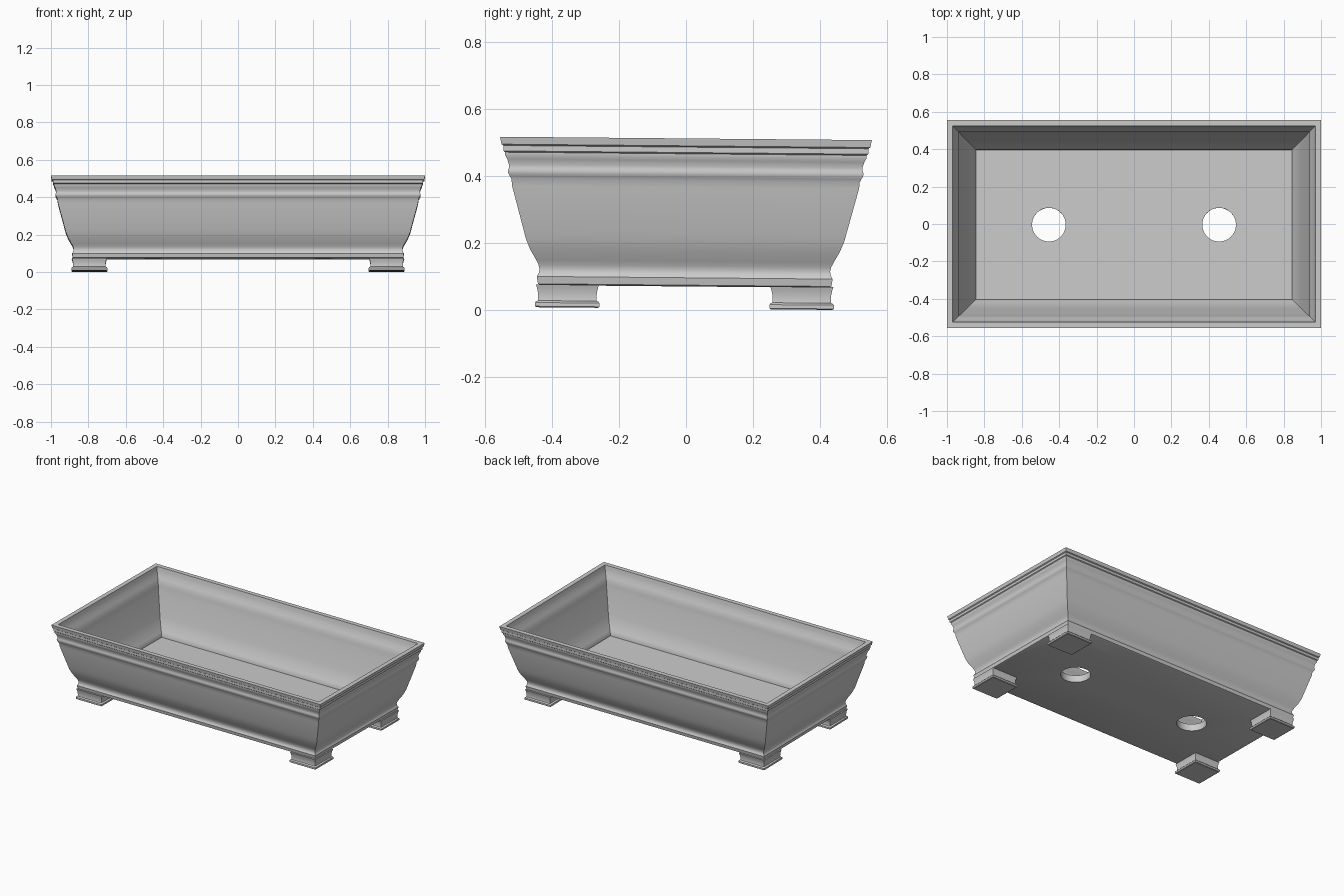
import bpy, bmesh, math

if "Cube" in bpy.data.objects:
    bpy.data.objects.remove(bpy.data.objects["Cube"])

TILT = -0.009   # the pot leans very slightly
DX = 0.445      # extra half length of the pot along x


def loft(name, rings, cx=0, cy=0, extra=0):
    """Stack rectangular rings (half width, z) and cap both ends."""
    bm = bmesh.new()
    loops = []
    for r, z in rings:
        hx = r + extra
        loops.append([bm.verts.new((cx + sx * hx, cy + sy * r, z))
                      for sx, sy in ((-1, -1), (1, -1), (1, 1), (-1, 1))])
    for a, b in zip(loops, loops[1:]):
        for i in range(4):
            j = (i + 1) % 4
            bm.faces.new((a[i], a[j], b[j], b[i]))
    bm.faces.new(loops[0])
    bm.faces.new(loops[-1])
    bmesh.ops.recalc_face_normals(bm, faces=bm.faces)
    mesh = bpy.data.meshes.new(name)
    bm.to_mesh(mesh)
    bm.free()
    ob = bpy.data.objects.new(name, mesh)
    bpy.context.collection.objects.link(ob)
    return ob


def finish(ob):
    """Smooth the mouldings and set the lean."""
    bpy.ops.object.select_all(action='DESELECT')
    ob.select_set(True)
    bpy.context.view_layer.objects.active = ob
    bpy.ops.object.shade_smooth_by_angle(angle=math.radians(35))
    ob.rotation_euler.x = TILT
    ob.location = (0, -0.0046, 0.004)


# Pot: moulded outside from foot to rim, then down the inside to the floor
outer = [(0.430, 0.066), (0.438, 0.070), (0.442, 0.092), (0.438, 0.098),
         (0.435, 0.105), (0.434, 0.115), (0.437, 0.127), (0.444, 0.141),
         (0.462, 0.172), (0.475, 0.203), (0.481, 0.225), (0.518, 0.362),
         (0.520, 0.382), (0.525, 0.391), (0.530, 0.400), (0.531, 0.408),
         (0.528, 0.415), (0.528, 0.425), (0.533, 0.442), (0.540, 0.454),
         (0.540, 0.462), (0.545, 0.466), (0.545, 0.482), (0.551, 0.486),
         (0.555, 0.508)]
inner = [(0.525, 0.508), (0.521, 0.485), (0.515, 0.465), (0.503, 0.442),
         (0.494, 0.420), (0.491, 0.400), (0.483, 0.365), (0.446, 0.225),
         (0.440, 0.207), (0.428, 0.175), (0.409, 0.143), (0.402, 0.128),
         (0.400, 0.112)]
pot = loft("pot", outer + inner, extra=DX)

# Drainage holes
for x in (-0.455, 0.455):
    bpy.ops.mesh.primitive_cylinder_add(vertices=48, radius=0.09, depth=0.3,
                                        location=(x, 0, 0.09))
    cutter = bpy.context.object
    cutter.name = "hole_cutter"
    cutter.hide_render = True
    mod = pot.modifiers.new("drain_hole", 'BOOLEAN')
    mod.operation = 'DIFFERENCE'
    mod.solver = 'EXACT'
    mod.object = cutter
    bpy.context.view_layer.objects.active = pot
    bpy.ops.object.modifier_apply(modifier=mod.name)
    bpy.data.objects.remove(cutter)
finish(pot)

# Four moulded feet
foot = [(0.092, 0.000), (0.096, 0.003), (0.096, 0.014), (0.093, 0.018),
        (0.088, 0.020), (0.087, 0.026), (0.088, 0.045), (0.091, 0.058),
        (0.094, 0.068)]
for fb, cy in (("front", -0.35), ("back", 0.35)):
    for side, cx in (("left", -0.795), ("right", 0.795)):
        finish(loft(f"{fb}_{side}_foot", foot, cx, cy))
